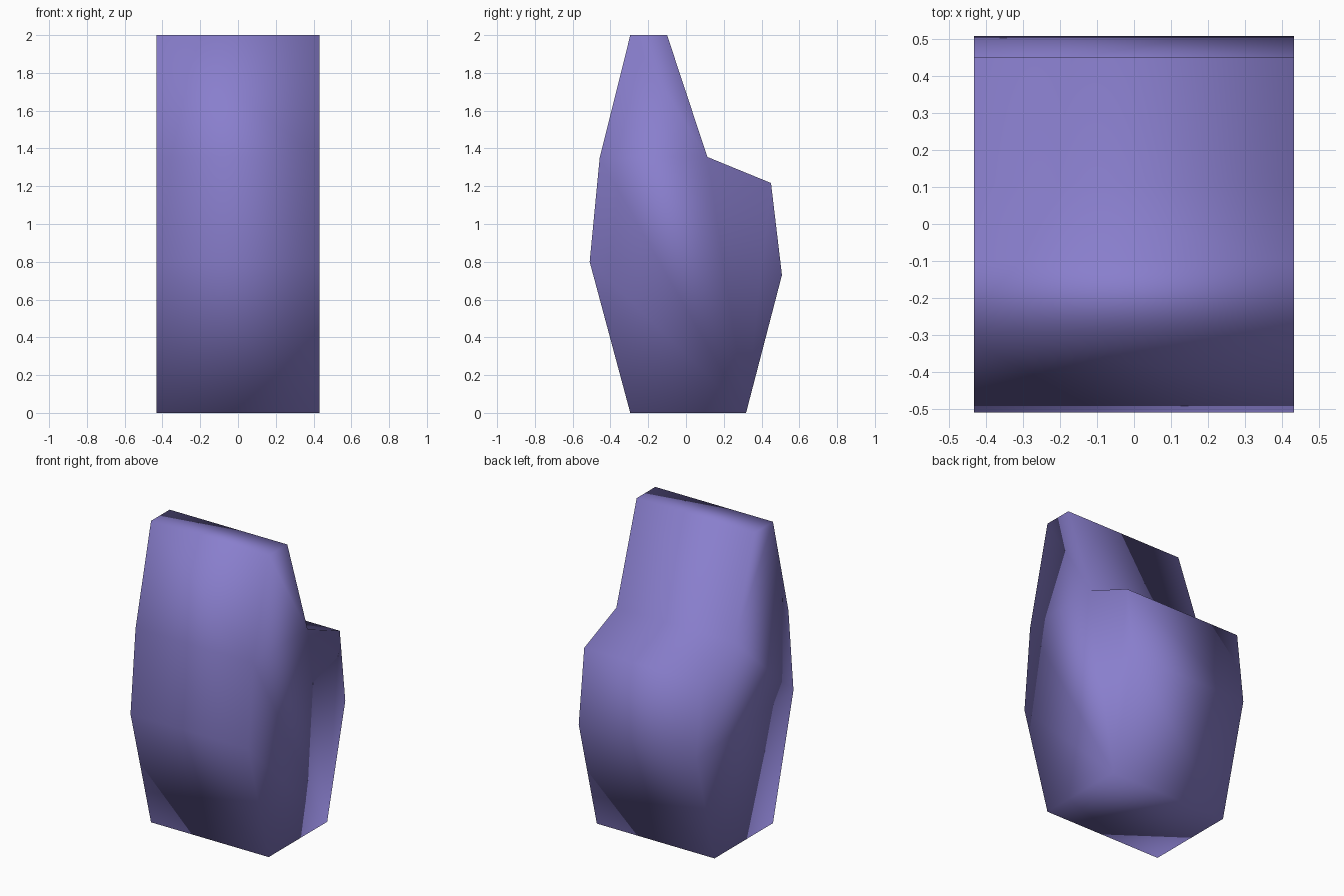
import bpy
import bmesh

cube = bpy.data.objects.get("Cube")
if cube:
    bpy.data.objects.remove(cube, do_unlink=True)

HALF_WIDTH = 0.432

# Side outline as (y, z), from the front of the base round to the front bulge
PROFILE = [(-0.295, 0), (0.318, 0), (0.508, 0.73), (0.45, 1.217), (0.113, 1.355),
           (-0.1, 2), (-0.295, 2), (-0.457, 1.35), (-0.51, 0.8)]

violet = bpy.data.materials.new("soft violet")
violet.use_nodes = True
colour = (0.25, 0.21, 0.61, 1)
violet.diffuse_color = colour
violet.node_tree.nodes["Principled BSDF"].inputs["Base Color"].default_value = colour

# Stepped body: the outline extruded across the width
bm = bmesh.new()
outline = bm.faces.new([bm.verts.new((-HALF_WIDTH, y, z)) for y, z in PROFILE])
extruded = bmesh.ops.extrude_face_region(bm, geom=[outline], use_keep_orig=True)
moved = [v for v in extruded["geom"] if isinstance(v, bmesh.types.BMVert)]
bmesh.ops.translate(bm, verts=moved, vec=(2 * HALF_WIDTH, 0, 0))
bmesh.ops.recalc_face_normals(bm, faces=bm.faces)

# Soft shading over every edge
for face in bm.faces:
    face.smooth = True

mesh = bpy.data.meshes.new("stepped_body")
bm.to_mesh(mesh)
bm.free()
mesh.materials.append(violet)
body = bpy.data.objects.new("stepped_body", mesh)
bpy.context.collection.objects.link(body)
